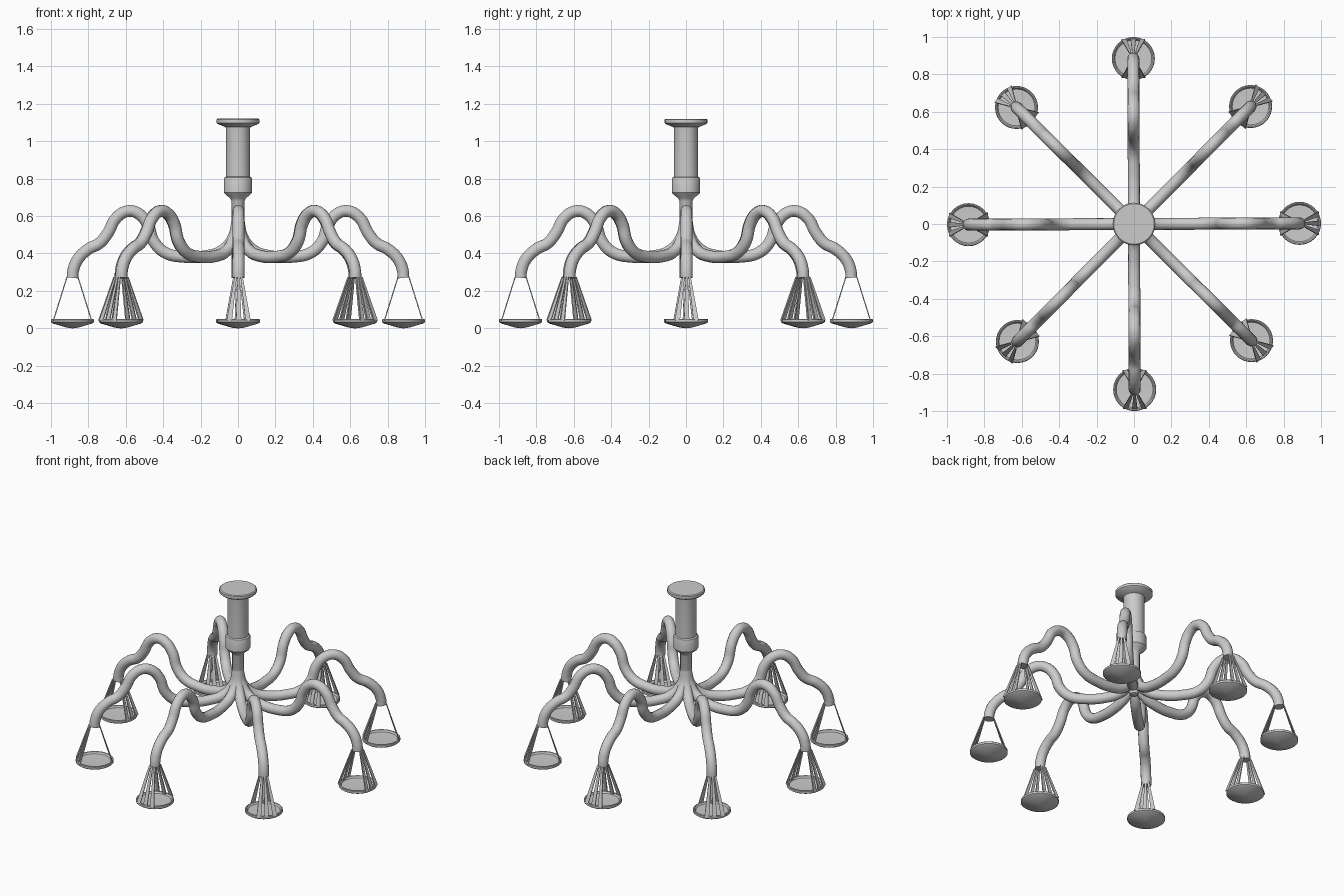
import bpy, bmesh, math
from mathutils import Vector

if "Cube" in bpy.data.objects:
    bpy.data.objects.remove(bpy.data.objects["Cube"])

ARMS = 8
REACH = 0.884


def add_mesh(name, bm, smooth=True):
    bmesh.ops.recalc_face_normals(bm, faces=bm.faces)
    me = bpy.data.meshes.new(name)
    bm.to_mesh(me)
    bm.free()
    ob = bpy.data.objects.new(name, me)
    bpy.context.collection.objects.link(ob)
    if smooth:
        bpy.ops.object.select_all(action='DESELECT')
        ob.select_set(True)
        bpy.context.view_layer.objects.active = ob
        bpy.ops.object.shade_smooth_by_angle(angle=math.radians(35))
    return ob


def lathe(name, profile, steps=40):
    bm = bmesh.new()
    vs = [bm.verts.new((r, 0, z)) for r, z in profile]
    es = [bm.edges.new(p) for p in zip(vs, vs[1:])]
    bmesh.ops.spin(bm, geom=vs + es, cent=(0, 0, 0), axis=(0, 0, 1),
                   angle=math.tau, steps=steps, use_duplicate=False)
    bmesh.ops.remove_doubles(bm, verts=bm.verts, dist=1e-5)
    return add_mesh(name, bm)


def tube(name, points, radius):
    cu = bpy.data.curves.new(name, 'CURVE')
    cu.dimensions = '3D'
    cu.bevel_depth = radius
    cu.bevel_resolution = 5
    cu.resolution_u = 8
    cu.use_fill_caps = True
    sp = cu.splines.new('BEZIER')
    sp.bezier_points.add(len(points) - 1)
    for bp, (r, z) in zip(sp.bezier_points, points):
        bp.co = (r, 0, z)
        bp.handle_left_type = bp.handle_right_type = 'AUTO'
    ob = bpy.data.objects.new(name, cu)
    bpy.context.collection.objects.link(ob)
    bpy.ops.object.select_all(action='DESELECT')
    ob.select_set(True)
    bpy.context.view_layer.objects.active = ob
    bpy.ops.object.convert(target='MESH')
    ob = bpy.context.object
    bpy.ops.object.shade_smooth_by_angle(angle=math.radians(40))
    return ob


def hanger_strips(name):
    # flat strips fanning down from the arm tip on the inner and outer sides
    bm = bmesh.new()
    t = 0.003
    for side in (-1, 1):
        for k in (-1, 0, 1):
            rings = []
            for r, y, w, z in ((0.029, k * 0.016, 0.006, 0.275),
                               (0.102, k * 0.05, 0.014, 0.042)):
                c = Vector((REACH + side * r, y, z))
                rings.append([bm.verts.new(c + Vector((dx, dy, 0))) for dx, dy in
                              ((-t, -w), (t, -w), (t, w), (-t, w))])
            a, b = rings
            for i in range(4):
                j = (i + 1) % 4
                bm.faces.new((a[i], a[j], b[j], b[i]))
            bm.faces.new(a)
            bm.faces.new(b)
    return add_mesh(name, bm, smooth=False)


# central column with ceiling flange, collar and stem
lathe("ceiling_column", [
    (0, 1.12), (0.108, 1.12), (0.114, 1.115), (0.114, 1.098), (0.105, 1.09),
    (0.066, 1.075), (0.064, 1.06), (0.064, 0.81), (0.073, 0.805), (0.075, 0.80),
    (0.075, 0.725), (0.07, 0.718), (0.042, 0.695), (0.035, 0.68), (0.035, 0.44),
    (0.025, 0.40), (0, 0.39)])

# one arm, dish and hanger as masters
arm_path = [(0.0, 0.69), (0.006, 0.56), (0.03, 0.475), (0.09, 0.412), (0.18, 0.385),
            (0.29, 0.382), (0.39, 0.405), (0.45, 0.465), (0.485, 0.56), (0.535, 0.615),
            (0.59, 0.626), (0.65, 0.59), (0.695, 0.51), (0.74, 0.455), (0.80, 0.423),
            (0.855, 0.37), (0.88, 0.31), (REACH, 0.27)]
arm = tube("curved_arm", arm_path, 0.032)
dish = lathe("hanging_dish", [
    (0, 0.0), (0.03, 0.004), (0.105, 0.026), (0.115, 0.033), (0.115, 0.046),
    (0.111, 0.050), (0.105, 0.048), (0.098, 0.038), (0, 0.034)], 32)
for v in dish.data.vertices:
    v.co.x += REACH
strips = hanger_strips("hanger_strips")

# repeat around the column
for i in range(ARMS):
    for src in (arm, dish, strips):
        ob = src
        if i:
            ob = src.copy()
            ob.name = f"{src.name}_{i + 1}"
            bpy.context.collection.objects.link(ob)
        ob.rotation_euler.z = i * math.tau / ARMS + 0.004
